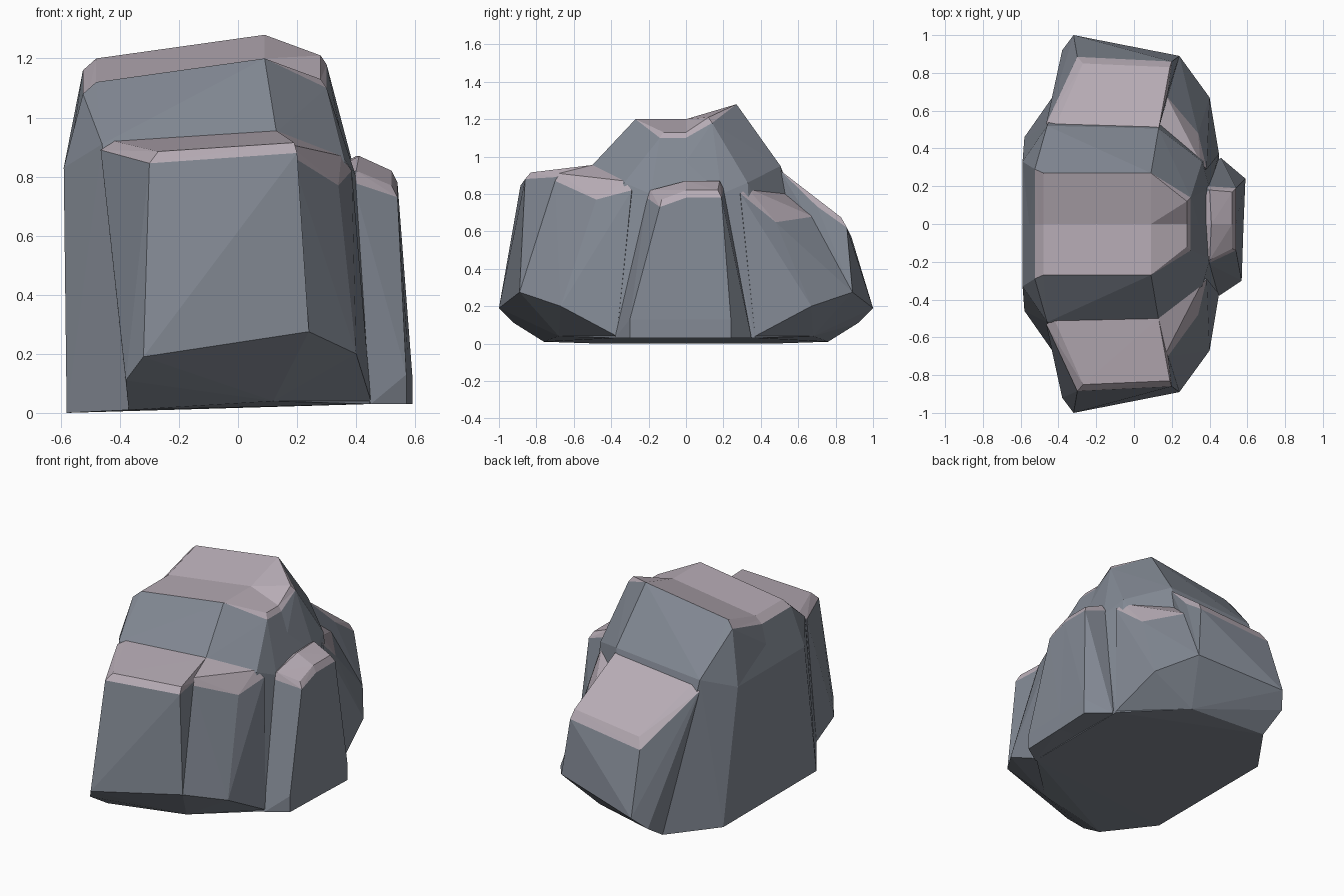
import bpy, bmesh

if "Cube" in bpy.data.objects:
    bpy.data.objects.remove(bpy.data.objects["Cube"])


def material(name, rgb):
    m = bpy.data.materials.new(name)
    m.diffuse_color = (*rgb, 1)
    m.use_nodes = True
    m.node_tree.nodes["Principled BSDF"].inputs["Base Color"].default_value = m.diffuse_color
    return m


STONE = material("stone", (.225, .25, .295))
CAP = material("cap_stone", (.47, .41, .46))


def hull(name, pts, cap_z):
    """Faceted convex block through the given corners; faces above cap_z are cap stone."""
    bm = bmesh.new()
    for p in pts:
        bm.verts.new(p)
    bmesh.ops.convex_hull(bm, input=bm.verts[:])
    loose = [v for v in bm.verts if not v.link_faces]
    bmesh.ops.delete(bm, geom=loose, context='VERTS')
    bmesh.ops.recalc_face_normals(bm, faces=bm.faces[:])
    for f in bm.faces:
        f.material_index = int(all(v.co.z > cap_z for v in f.verts))
    me = bpy.data.meshes.new(name)
    me.materials.append(STONE)
    me.materials.append(CAP)
    bm.to_mesh(me)
    bm.free()
    ob = bpy.data.objects.new(name, me)
    bpy.context.collection.objects.link(ob)
    return ob


def both(pts):
    return [(x, s * y, z) for x, y, z in pts for s in (-1, 1)]


def to_back(pts, slope, start):
    """Mirror a front ledge to the back, where its top slopes downward."""
    return [(x, -y, z - (slope * max(0, -y - start) if z > 0.6 else 0))
            for x, y, z in pts]


# Central rock: mirrored front to back, then the back of the top is lifted
core = hull("rock", both([
    (-.48, .27, 1.12), (.09, .27, 1.20), (.28, .12, 1.13),
    (-.525, .29, 1.08), (.10, .29, 1.165), (.30, .14, 1.10),
    (-.59, .33, .83), (-.46, .52, .91), (.13, .505, .95),
    (.36, .33, .86), (.40, .19, .80),
    (-.58, .46, 0), (-.37, .76, .01), (.12, .68, .04), (.45, .37, .03)]), 1.05)
bm = bmesh.new()
bm.from_mesh(core.data)
bmesh.ops.bisect_plane(bm, geom=bm.verts[:] + bm.edges[:] + bm.faces[:],
                       plane_co=(0, 0, 0), plane_no=(0, 1, 0))
for v in bm.verts:
    if v.co.y > .05 and v.co.z > 1.05:
        v.co.z += .08
bmesh.ops.triangulate(bm, faces=bm.faces[:])
bm.to_mesh(core.data)
bm.free()

# Ledge slab and the recessed corner slab beside it, front and back
slab = [(-.27, -.85, .885), (.19, -.83, .915), (-.30, -.885, .845), (.20, -.86, .88),
        (-.42, -.51, .92), (-.465, -.53, .89), (.13, -.50, .955), (.18, -.70, .89),
        (-.32, -1, .19), (.24, -.89, .275), (-.38, -.92, .11),
        (-.37, -.76, .01), (.12, -.68, .04), (0, -.25, .5)]
corner = [(.13, -.50, .955), (.35, -.33, .87), (.17, -.68, .91), (.32, -.47, .81),
          (.18, -.70, .87), (.34, -.48, .77), (.385, -.29, .82),
          (.24, -.89, .275), (.40, -.67, .20), (.45, -.37, .04),
          (.12, -.68, .04), (0, -.25, .5)]
parts = [hull("front_ledge", slab, .75),
         hull("front_corner", corner, .75),
         hull("back_ledge", to_back(slab, .65, .46), .55),
         hull("back_corner", to_back(corner, .55, .26), .55)]

# Right buttress, in two halves that meet at the crease
crease = [(.41, 0, .87), (.52, 0, .82), (.54, 0, .78), (.58, 0, .13), (.58, 0, .03),
          (.2, 0, .75), (.2, 0, .05)]
parts.append(hull("buttress_front", crease + [
    (.40, -.19, .82), (.52, -.13, .77), (.54, -.14, .73), (.39, -.21, .78),
    (.57, -.30, .13), (.57, -.30, .03), (.45, -.38, .03), (.2, -.2, .7)], .71))
parts.append(hull("buttress_back", crease + [
    (.40, .18, .87), (.52, .17, .82), (.54, .19, .78), (.39, .2, .83),
    (.59, .24, .13), (.59, .24, .03), (.46, .35, .03), (.2, .2, .7)], .71))

# Fuse everything into one rock
bpy.context.view_layer.objects.active = core
for ob in parts:
    m = core.modifiers.new("fuse", 'BOOLEAN')
    m.operation, m.solver, m.object = 'UNION', 'EXACT', ob
    bpy.ops.object.modifier_apply(modifier=m.name)
    bpy.data.objects.remove(ob)
